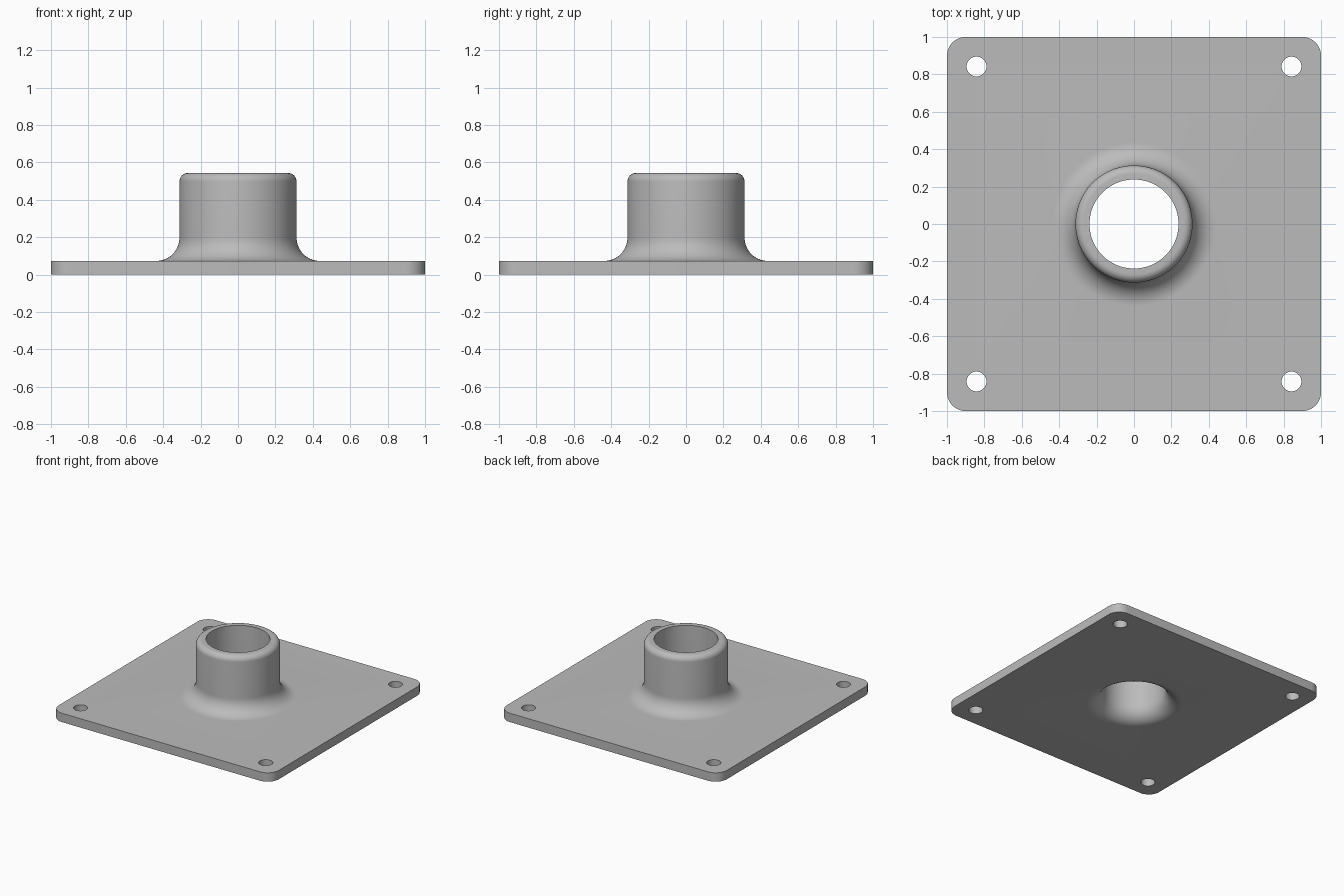
import bpy
import bmesh
from math import cos, sin, pi, radians

if "Cube" in bpy.data.objects:
    bpy.data.objects.remove(bpy.data.objects["Cube"], do_unlink=True)

PLATE_H, TOP_H = 0.073, 0.543      # plate thickness, overall height
OUTER, BORE = 0.313, 0.238         # collar radii
FILLET, LIP = 0.125, 0.045         # base fillets, rounded lip
CORNER, BOLT_R, BOLT_POS = 0.1, 0.053, 0.842
SEGMENTS = 96

steel = bpy.data.materials.new("plain grey")
steel.use_nodes = True
grey = (0.5, 0.5, 0.5, 1)
steel.diffuse_color = grey
steel.node_tree.nodes["Principled BSDF"].inputs["Base Color"].default_value = grey


def arc(cx, cy, radius, start, end, steps):
    """Points along an arc, angles in degrees."""
    angles = [radians(start + (end - start) * i / steps) for i in range(steps + 1)]
    return [(cx + radius * cos(a), cy + radius * sin(a)) for a in angles]


def circle(cx, cy, radius, count):
    return arc(cx, cy, radius, 0, 360, count)[:-1]


bm = bmesh.new()


def ring(points, z):
    return [bm.verts.new((x, y, z)) for x, y in points]


def skin(a, b):
    """Join two rings with quads."""
    n = len(a)
    for i in range(n):
        j = (i + 1) % n
        bm.faces.new((a[i], a[j], b[j], b[i]))


def cap(rings, up):
    """Fill the flat area between an outline and the holes in it."""
    edges = [bm.edges.get((r[i - 1], r[i])) for r in rings for i in range(len(r))]
    bmesh.ops.triangle_fill(bm, edges=edges, use_beauty=True, normal=(0, 0, up))


# Plate edge with rounded corners
outline = []
inset = 1 - CORNER
for k, (sx, sy) in enumerate([(1, 1), (-1, 1), (-1, -1), (1, -1)]):
    outline += arc(sx * inset, sy * inset, CORNER, 90 * k, 90 * k + 90, 12)

# Bolt holes in the four corners
loops = [outline] + [circle(sx * BOLT_POS, sy * BOLT_POS, BOLT_R, 32)
                     for sx in (-1, 1) for sy in (-1, 1)]
lower, upper = [], []
for loop in loops:
    lower.append(ring(loop, 0))
    upper.append(ring(loop, PLATE_H))
    skin(lower[-1], upper[-1])

# Collar profile: outer fillet, rounded lip, bore, flared mouth underneath
profile = arc(OUTER + FILLET, PLATE_H + FILLET, FILLET, 270, 180, 14)
profile += arc(OUTER - LIP, TOP_H - LIP, LIP, 0, 90, 10)
profile += [(BORE, TOP_H)]
profile += arc(BORE + FILLET, FILLET, FILLET, 180, 270, 14)
collar = [ring(circle(0, 0, r, SEGMENTS), z) for r, z in profile]
for a, b in zip(collar, collar[1:]):
    skin(a, b)

# Flat top and underside of the plate
cap(upper + [collar[0]], 1)
cap(lower + [collar[-1]], -1)
bmesh.ops.recalc_face_normals(bm, faces=bm.faces)

mesh = bpy.data.meshes.new("flanged_plate")
bm.to_mesh(mesh)
bm.free()
mesh.materials.append(steel)
flange = bpy.data.objects.new("flanged_plate", mesh)
bpy.context.collection.objects.link(flange)

bpy.ops.object.select_all(action="DESELECT")
flange.select_set(True)
bpy.context.view_layer.objects.active = flange
bpy.ops.object.shade_smooth_by_angle(angle=radians(30))
